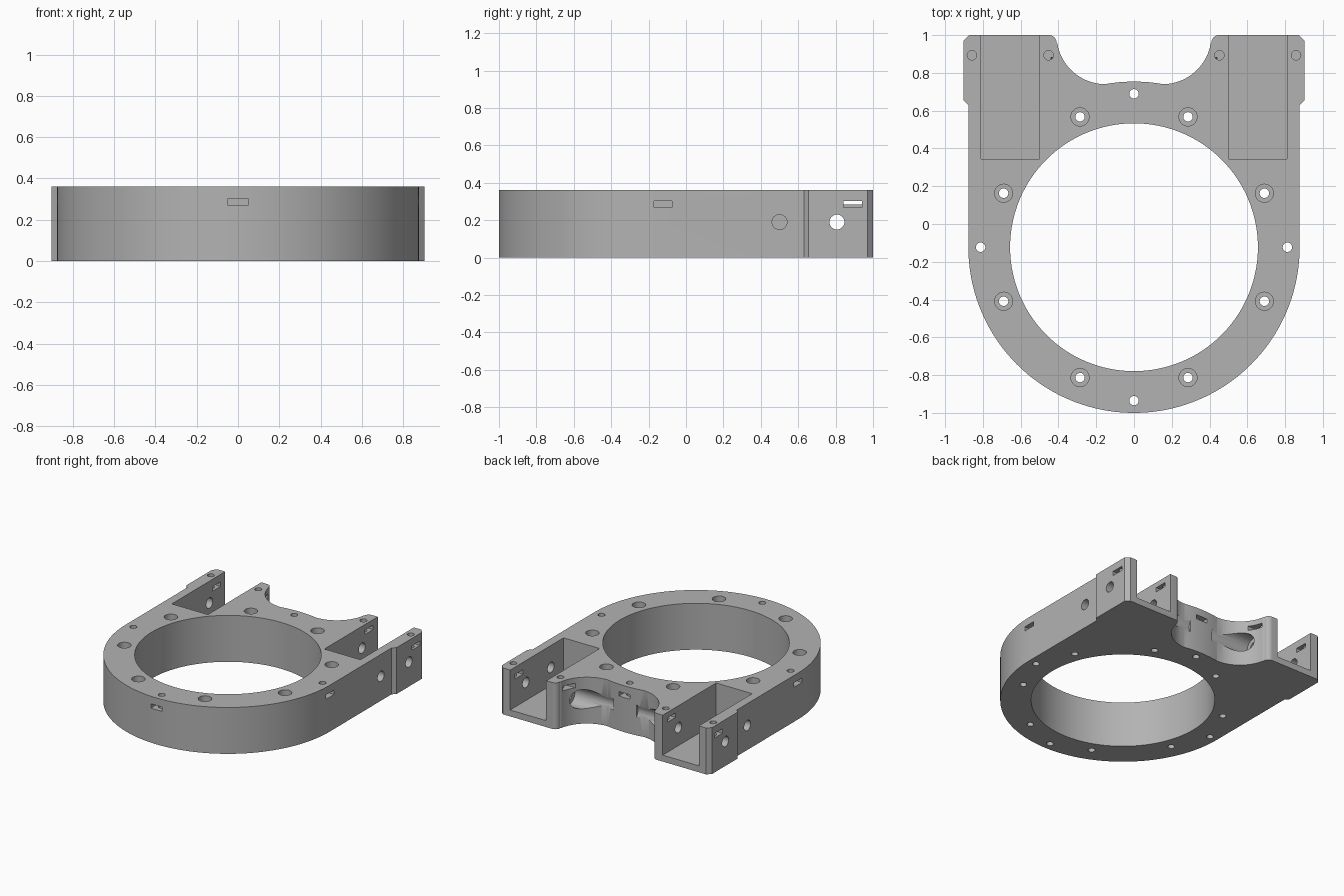
import bpy, bmesh, math
from mathutils import Matrix, Vector

if "Cube" in bpy.data.objects:
    bpy.data.objects.remove(bpy.data.objects["Cube"], do_unlink=True)

H = 0.36            # plate height
CY = -0.123         # ring centre in y
R_OUT, R_IN = 0.877, 0.656
BORE_Z = 0.19

grey = bpy.data.materials.new("plain grey")
grey.use_nodes = True
colour = (0.45, 0.45, 0.45, 1)
grey.diffuse_color = colour
grey.node_tree.nodes["Principled BSDF"].inputs["Base Color"].default_value = colour


def new_object(name, bm):
    bmesh.ops.recalc_face_normals(bm, faces=bm.faces)
    mesh = bpy.data.meshes.new(name)
    bm.to_mesh(mesh)
    bm.free()
    mesh.materials.append(grey)
    ob = bpy.data.objects.new(name, mesh)
    bpy.context.collection.objects.link(ob)
    return ob


def arc(cx, cy, r, a0, a1, n):
    angles = [math.radians(a0 + (a1 - a0) * i / n) for i in range(n + 1)]
    return [(cx + r * math.cos(a), cy + r * math.sin(a)) for a in angles]


# Half outline from front centre, up the side, to back centre; then mirrored
half = arc(0, CY, R_OUT, -90, 0, 40)
half += [(R_OUT, 0.63), (0.903, 0.655), (0.903, 0.97), (0.873, 1.0)]
half += arc(0.45, 0.96, 0.04, 90, 180, 8)
half += arc(0.15, 1.0, 0.26, -10, -90, 20)
half += arc(0, CY, R_OUT, 80, 90, 6)
outline = half + [(-x, y) for x, y in reversed(half[1:-1])]

bm = bmesh.new()
base = bm.faces.new([bm.verts.new((x, y, 0)) for x, y in outline])
top = bmesh.ops.extrude_face_region(bm, geom=[base])["geom"]
bmesh.ops.translate(bm, vec=(0, 0, H), verts=[v for v in top if isinstance(v, bmesh.types.BMVert)])
body = new_object("mounting_ring_body", bm)


def cut(bm):
    cutter = new_object("cutter", bm)
    mod = body.modifiers.new("cut", "BOOLEAN")
    mod.operation = "DIFFERENCE"
    mod.solver = "EXACT"
    mod.object = cutter
    bpy.context.view_layer.objects.active = body
    bpy.ops.object.modifier_apply(modifier=mod.name)
    bpy.data.objects.remove(cutter, do_unlink=True)


def cut_cylinder(start, end, radius, sides=32):
    a, b = Vector(start), Vector(end)
    turn = (b - a).to_track_quat("Z", "Y").to_matrix().to_4x4()
    bm = bmesh.new()
    bmesh.ops.create_cone(bm, cap_ends=True, segments=sides, radius1=radius, radius2=radius,
                          depth=(b - a).length, matrix=Matrix.Translation((a + b) / 2) @ turn)
    cut(bm)


def cut_box(low, high):
    a, b = Vector(low), Vector(high)
    bm = bmesh.new()
    bmesh.ops.create_cube(bm, size=1, matrix=Matrix.Translation((a + b) / 2)
                          @ Matrix.Diagonal([*(b - a), 1]))
    cut(bm)


def cut_pair(shape, a, b, *args):
    # Same cut on both sides of the centre line
    for s in (1, -1):
        xs = sorted((s * a[0], s * b[0])) if shape is cut_box else (s * a[0], s * b[0])
        shape((xs[0], *a[1:]), (xs[1], *b[1:]), *args)


# Large central opening
cut_cylinder((0, CY, -0.1), (0, CY, H + 0.1), R_IN, 128)

# Open-backed pockets in the arms
cut_pair(cut_box, (0.5, 0.345, 0.05), (0.81, 1.1, H + 0.1))

# Eight counterbored screw holes around the ring
for i in range(8):
    a = math.radians(22.5 + 45 * i)
    x, y = 0.747 * math.cos(a), CY + 0.747 * math.sin(a)
    cut_cylinder((x, y, -0.1), (x, y, H + 0.1), 0.025, 24)
    cut_cylinder((x, y, 0.12), (x, y, H + 0.1), 0.048)

# Four plain through holes, each with a nut slot from the outside
for dx, dy in ((1, 0), (-1, 0), (0, 1), (0, -1)):
    x, y = 0.812 * dx, CY + 0.812 * dy
    cut_cylinder((x, y, -0.1), (x, y, H + 0.1), 0.025, 24)
    hx, hy = (0.055, 0.048) if dx else (0.048, 0.055)
    sx, sy = x + 0.01 * dx, CY + 0.822 * dy
    cut_box((sx - hx, sy - hy, 0.268), (sx + hx, sy + hy, 0.302))

# Arm tip screw holes and nut slots
for x in (0.858, 0.452):
    cut_pair(cut_cylinder, (x, 0.893, 0.2), (x, 0.893, H + 0.1), 0.025, 24)
cut_pair(cut_box, (0.8, 0.843, 0.268), (1.0, 0.941, 0.302))
cut_pair(cut_box, (0.3, 0.843, 0.283), (0.52, 0.941, 0.317))

# Cross bores through the arm walls, with a recess on the inner side
cut_pair(cut_cylinder, (0.3, 0.807, BORE_Z), (1.0, 0.807, BORE_Z), 0.04)
cut_pair(cut_cylinder, (0.78, 0.5, BORE_Z), (1.0, 0.5, BORE_Z), 0.04)
cut_pair(cut_cylinder, (0.1, 0.807, BORE_Z), (0.44, 0.807, BORE_Z), 0.075)

# Smooth curved walls, crisp edges
bpy.ops.object.select_all(action="DESELECT")
body.select_set(True)
bpy.context.view_layer.objects.active = body
bpy.ops.object.shade_smooth_by_angle(angle=math.radians(30))
